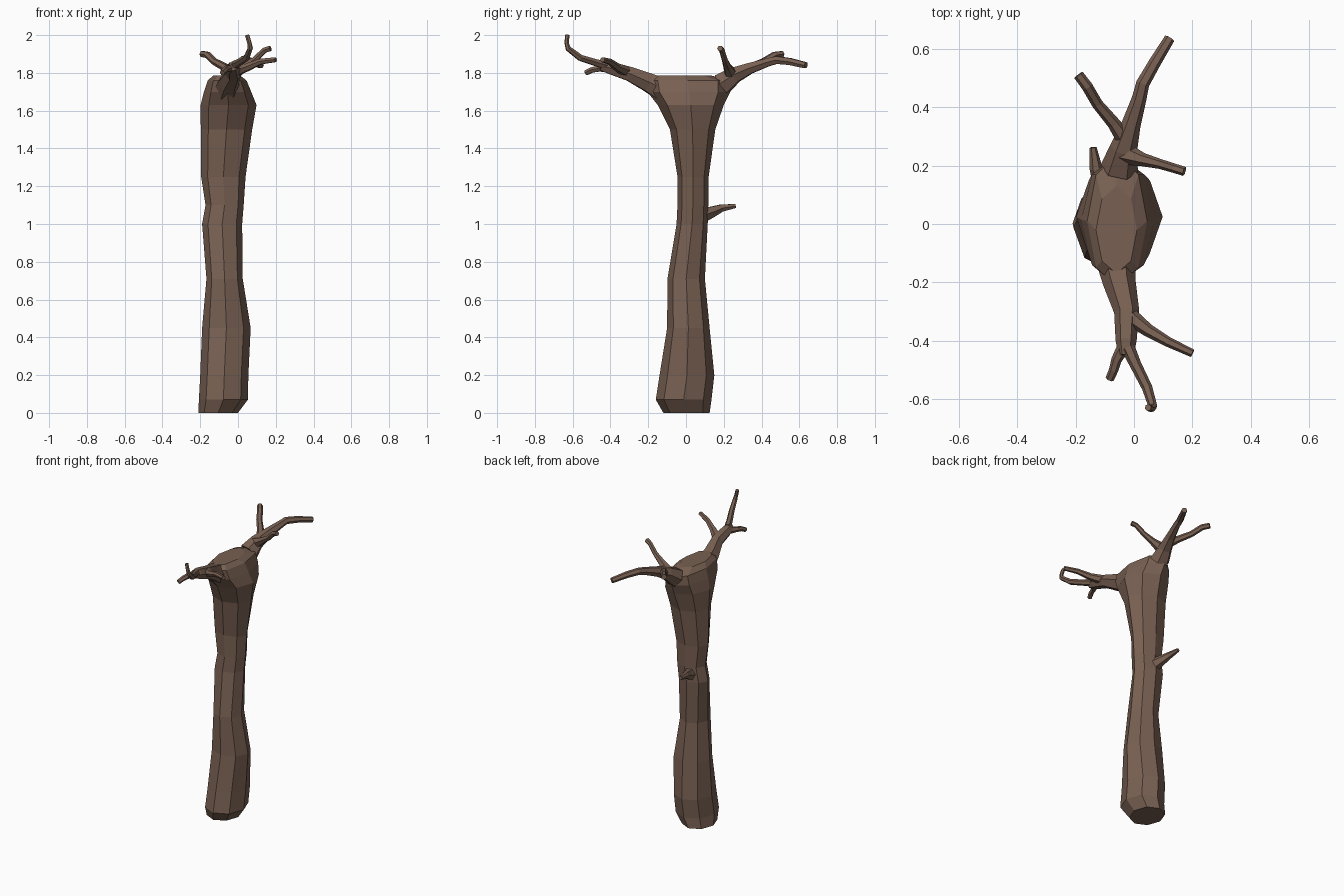
import bpy, bmesh, math
from mathutils import Vector

bark = bpy.data.materials.new("bark")
bark.diffuse_color = (0.19, 0.118, 0.085, 1)


def loft(name, rings):
    """Skin a list of equal-sized point rings, capped at both ends, flat shaded."""
    bm = bmesh.new()
    loops = [[bm.verts.new(p) for p in ring] for ring in rings]
    n = len(loops[0])
    for a, b in zip(loops, loops[1:]):
        for i in range(n):
            j = (i + 1) % n
            bm.faces.new((a[i], a[j], b[j], b[i]))
    bm.faces.new(loops[0][::-1])
    bm.faces.new(loops[-1])
    bmesh.ops.recalc_face_normals(bm, faces=bm.faces)
    mesh = bpy.data.meshes.new(name)
    bm.to_mesh(mesh)
    bm.free()
    mesh.materials.append(bark)
    obj = bpy.data.objects.new(name, mesh)
    bpy.context.collection.objects.link(obj)
    return obj


def oval(z, x0, x1, y0, y1, sides=8):
    """Horizontal ring that fills the given x and y extents."""
    cx, cy, rx, ry = (x0 + x1) / 2, (y0 + y1) / 2, (x1 - x0) / 2, (y1 - y0) / 2
    return [Vector((cx + rx * math.cos(t), cy + ry * math.sin(t), z))
            for t in (2 * math.pi * i / sides for i in range(sides))]


def limb(name, path, sides=6):
    """Tapered tube through (x, y, z, radius) points."""
    pts = [Vector(p[:3]) for p in path]
    rings = []
    for i, p in enumerate(pts):
        d = (pts[min(i + 1, len(pts) - 1)] - pts[max(i - 1, 0)]).normalized()
        if i == 0:
            u = d.cross(Vector((0, 0, 1))).normalized()
        else:
            u = (u - d * u.dot(d)).normalized()
        v = d.cross(u)
        r = path[i][3]
        rings.append([p + r * (u * math.cos(t) + v * math.sin(t))
                      for t in (2 * math.pi * k / sides for k in range(sides))])
    return loft(name, rings)


# Trunk, flaring along y into the crown: z, x range, y range
loft("trunk", [oval(*r) for r in [
    (0.00, -0.21, 0.00, -0.12, 0.125),
    (0.07, -0.207, 0.052, -0.16, 0.135),
    (0.20, -0.20, 0.055, -0.14, 0.15),
    (0.45, -0.19, 0.067, -0.10, 0.125),
    (0.71, -0.167, 0.025, -0.098, 0.10),
    (1.00, -0.19, 0.022, -0.05, 0.115),
    (1.10, -0.172, 0.03, -0.045, 0.118),
    (1.25, -0.195, 0.04, -0.045, 0.12),
    (1.50, -0.197, 0.075, -0.085, 0.155),
    (1.63, -0.198, 0.098, -0.15, 0.20),
    (1.70, -0.18, 0.07, -0.205, 0.235),
    (1.76, -0.16, 0.045, -0.215, 0.235),
    (1.787, -0.13, 0.01, -0.17, 0.13),
]])

# Front fork
limb("front_limb", [(-0.06, -0.13, 1.715, 0.068), (-0.05, -0.20, 1.75, 0.056),
                    (-0.025, -0.30, 1.795, 0.043), (-0.027, -0.40, 1.825, 0.036),
                    (-0.027, -0.45, 1.835, 0.025)])
limb("front_curled_branch", [(-0.02, -0.425, 1.84, 0.024), (0.005, -0.48, 1.855, 0.02),
                             (0.045, -0.56, 1.88, 0.018), (0.065, -0.625, 1.93, 0.015),
                             (0.06, -0.632, 1.96, 0.012), (0.048, -0.628, 2.0, 0.012)])
limb("front_short_branch", [(-0.035, -0.42, 1.825, 0.023), (-0.06, -0.465, 1.822, 0.018),
                            (-0.07, -0.50, 1.815, 0.016), (-0.083, -0.53, 1.80, 0.015)])
limb("front_side_branch", [(-0.01, -0.32, 1.81, 0.03), (0.05, -0.365, 1.83, 0.022),
                           (0.12, -0.405, 1.86, 0.017), (0.20, -0.442, 1.87, 0.014)])

# Back fork
limb("back_limb", [(-0.05, 0.19, 1.74, 0.065), (-0.035, 0.26, 1.79, 0.047),
                   (-0.01, 0.34, 1.825, 0.033), (0.018, 0.43, 1.855, 0.025),
                   (0.03, 0.48, 1.868, 0.023), (0.07, 0.55, 1.86, 0.021),
                   (0.122, 0.635, 1.84, 0.018)])
limb("back_left_branch", [(-0.025, 0.28, 1.805, 0.03), (-0.07, 0.345, 1.83, 0.022),
                          (-0.125, 0.41, 1.86, 0.019), (-0.16, 0.47, 1.895, 0.019),
                          (-0.19, 0.51, 1.90, 0.018)])
limb("back_right_branch", [(-0.03, 0.24, 1.79, 0.038), (0.03, 0.22, 1.83, 0.023),
                           (0.09, 0.205, 1.87, 0.017), (0.14, 0.19, 1.92, 0.016),
                           (0.172, 0.18, 1.93, 0.016)])

# Broken twig halfway up the back
limb("back_twig", [(-0.095, 0.09, 1.05, 0.045), (-0.11, 0.14, 1.065, 0.032),
                   (-0.13, 0.19, 1.085, 0.022), (-0.14, 0.262, 1.095, 0.012)])
